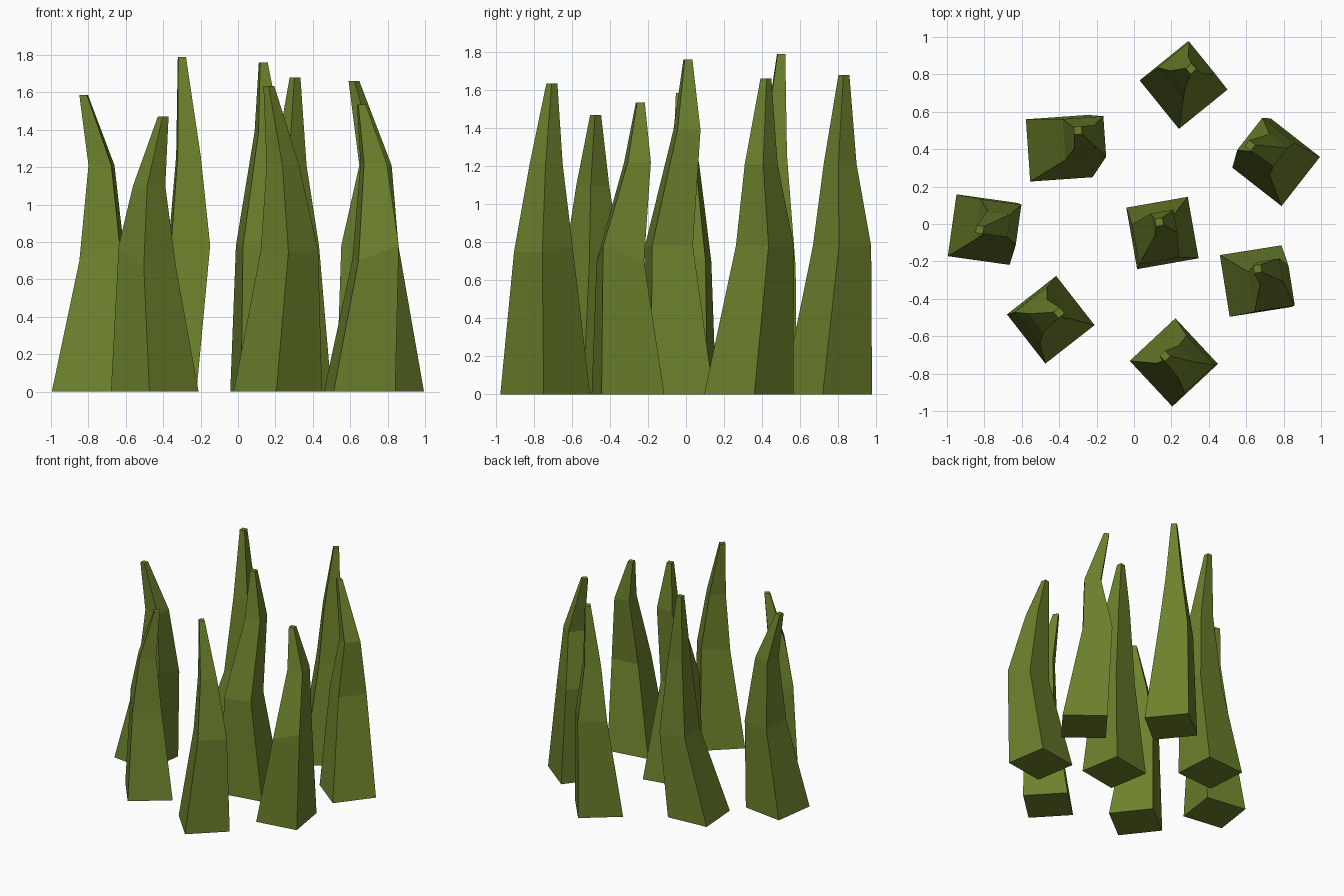
import bpy, bmesh, math

if "Cube" in bpy.data.objects:
    bpy.data.objects.remove(bpy.data.objects["Cube"])

# Grass material
green = bpy.data.materials.new("grass_green")
green.diffuse_color = (0.15, 0.22, 0.025, 1)
green.use_nodes = True
green.node_tree.nodes["Principled BSDF"].inputs["Base Color"].default_value = green.diffuse_color

# Each blade: base centre, corner angle, low-ring tilt,
# low ring centre, high ring centre and height, tip centre and height
BLADES = [
    ((0.265, 0.743), 84, 0.00, (0.28, 0.82), (0.28, 0.81, 1.21), (0.305, 0.83, 1.68)),
    ((-0.40, 0.405), -41, 0.11, (-0.265, 0.46), (-0.265, 0.465, 1.26), (-0.30, 0.50, 1.79)),
    ((0.76, 0.33), 7, 0.00, (0.705, 0.415), (0.735, 0.395, 1.21), (0.62, 0.42, 1.66)),
    ((-0.807, -0.03), -53, 0.08, (-0.725, 0.01), (-0.73, 0.0, 1.21), (-0.825, -0.03, 1.585)),
    ((0.152, -0.048), -125, 0.00, (0.115, -0.09), (0.16, 0.005, 1.39), (0.135, 0.01, 1.76)),
    ((0.65, -0.305), -36, 0.08, (0.735, -0.345), (0.725, -0.255, 1.22), (0.66, -0.24, 1.535)),
    ((-0.445, -0.512), 173, 0.11, (-0.485, -0.49), (-0.475, -0.49, 1.10), (-0.40, -0.475, 1.47)),
    ((0.213, -0.74), 88, 0.03, (0.275, -0.75), (0.24, -0.735, 1.21), (0.165, -0.705, 1.635)),
]


def square(bm, cx, cy, z, radius, angle, tilt=0.0):
    """Ring of four vertices; every corner but the first drops by tilt."""
    ring = []
    for i in range(4):
        a = math.radians(angle + 90 * i)
        ring.append(bm.verts.new((cx + radius * math.cos(a),
                                  cy + radius * math.sin(a),
                                  z - (tilt if i else 0))))
    return ring


def blade(index, base, angle, tilt, low, high, tip):
    bm = bmesh.new()
    rings = [
        square(bm, *base, 0, 0.236, angle),
        square(bm, *low, 0.78, 0.154, angle, tilt),
        square(bm, *high, 0.087, angle),
        square(bm, *tip, 0.029, angle),
    ]
    # Tapered sides, base and blunt tip
    for a, b in zip(rings, rings[1:]):
        for i in range(4):
            j = (i + 1) % 4
            bm.faces.new((a[i], a[j], b[j], b[i]))
    bm.faces.new(rings[0][::-1])
    bm.faces.new(rings[-1])
    bmesh.ops.recalc_face_normals(bm, faces=bm.faces)
    mesh = bpy.data.meshes.new(f"grass_blade_{index}")
    bm.to_mesh(mesh)
    bm.free()
    mesh.materials.append(green)
    obj = bpy.data.objects.new(f"grass_blade_{index}", mesh)
    bpy.context.collection.objects.link(obj)


# Clump of blades
for n, data in enumerate(BLADES, 1):
    blade(n, *data)
